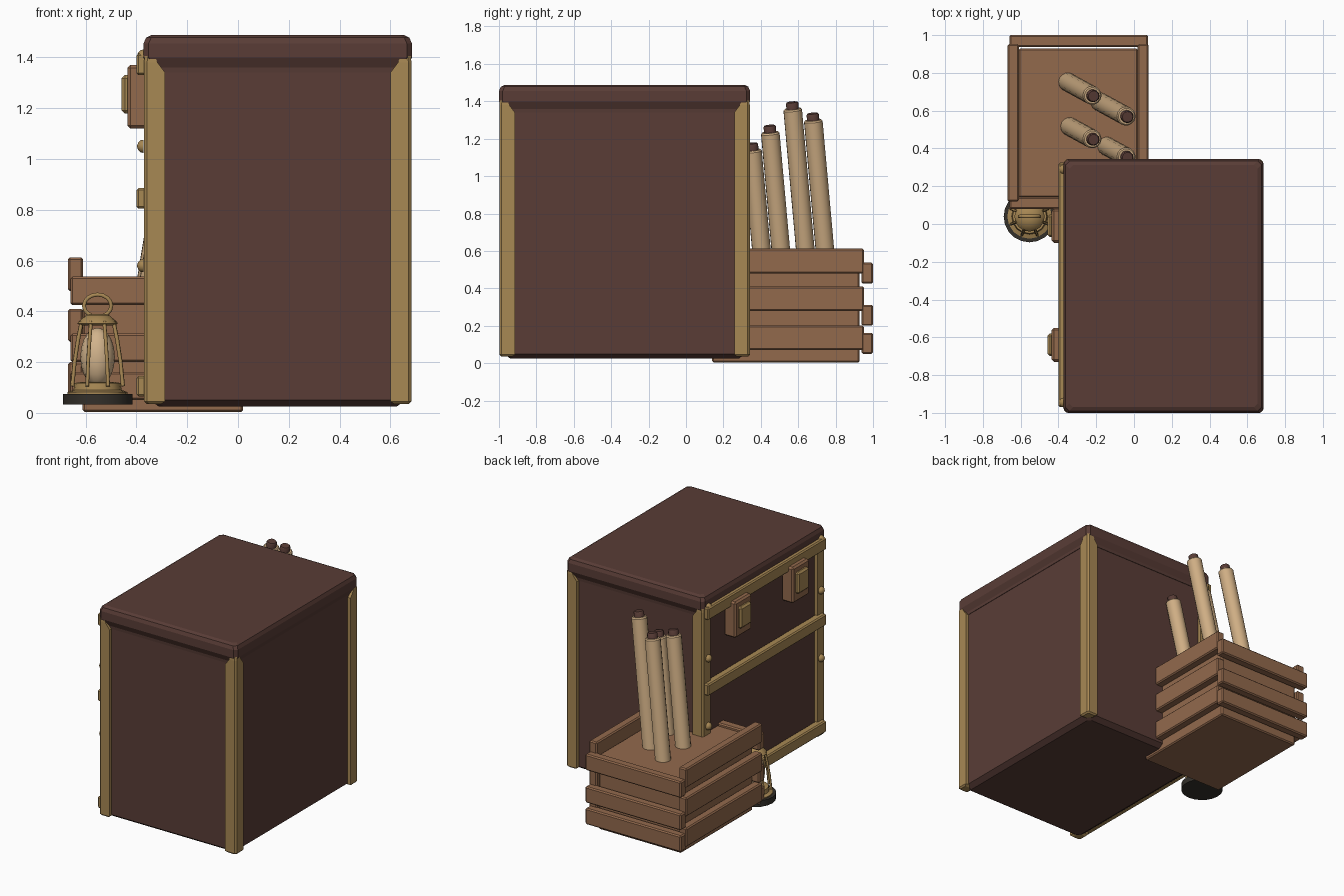
import bpy, bmesh, math
from mathutils import Vector

if "Cube" in bpy.data.objects:
    bpy.data.objects.remove(bpy.data.objects["Cube"])


def material(name, rgb):
    m = bpy.data.materials.new(name)
    m.use_nodes = True
    m.diffuse_color = (*rgb, 1)
    bsdf = m.node_tree.nodes["Principled BSDF"]
    bsdf.inputs["Base Color"].default_value = (*rgb, 1)
    bsdf.inputs["Roughness"].default_value = 0.8
    return m


LEATHER = material("dark leather", (0.10, 0.046, 0.037))
BRASS = material("aged brass", (0.39, 0.246, 0.088))
WOOD = material("brown wood", (0.29, 0.142, 0.073))
PAPER = material("parchment", (0.62, 0.42, 0.23))
GLASS = material("warm glass", (0.64, 0.45, 0.26))
IRON = material("dark iron", (0.033, 0.029, 0.023))


def finish(name, bm, mat, smooth=False, bevel=0):
    bmesh.ops.recalc_face_normals(bm, faces=bm.faces)
    mesh = bpy.data.meshes.new(name)
    bm.to_mesh(mesh)
    bm.free()
    mesh.materials.append(mat)
    obj = bpy.data.objects.new(name, mesh)
    bpy.context.collection.objects.link(obj)
    if bevel:
        mod = obj.modifiers.new("Bevel", "BEVEL")
        mod.width, mod.segments = bevel, 1
    if smooth:
        bpy.ops.object.select_all(action="DESELECT")
        obj.select_set(True)
        bpy.context.view_layer.objects.active = obj
        bpy.ops.object.shade_smooth_by_angle(angle=math.radians(40))
    return obj


def loft(name, rings, mat, smooth=False):
    """Skin a stack of equal-length point rings and cap both ends."""
    bm = bmesh.new()
    loops = [[bm.verts.new(p) for p in ring] for ring in rings]
    n = len(loops[0])
    for a, b in zip(loops, loops[1:]):
        for i in range(n):
            j = (i + 1) % n
            bm.faces.new((a[i], a[j], b[j], b[i]))
    bm.faces.new(loops[0])
    bm.faces.new(loops[-1])
    return finish(name, bm, mat, smooth)


def box(name, x, y, z, mat, bevel=0.008):
    bm = bmesh.new()
    bmesh.ops.create_cube(bm, size=1)
    for v in bm.verts:
        for i, (lo, hi) in enumerate((x, y, z)):
            v.co[i] = lo if v.co[i] < 0 else hi
    return finish(name, bm, mat, bevel=bevel)


def rect(x, y, z, inset, c=0.02):
    """Rectangle with clipped corners."""
    a, b, d, e = x[0] + inset, x[1] - inset, y[0] + inset, y[1] - inset
    return [(a + c, d, z), (b - c, d, z), (b, d + c, z), (b, e - c, z),
            (b - c, e, z), (a + c, e, z), (a, e - c, z), (a, d + c, z)]


def turned(name, base, axis, profile, mat, n=12, smooth=True):
    """Turn a (radius, height) profile around an axis."""
    q = Vector(axis).to_track_quat("Z", "Y")
    rings = [[Vector(base) + q @ Vector((r * math.cos(2 * math.pi * i / n),
                                         r * math.sin(2 * math.pi * i / n), h))
              for i in range(n)] for r, h in profile]
    return loft(name, rings, mat, smooth)


def rod(name, points, radius, mat, cyclic=False):
    curve = bpy.data.curves.new(name, "CURVE")
    curve.dimensions = "3D"
    curve.bevel_depth, curve.bevel_resolution = radius, 1
    curve.use_fill_caps = True
    s = curve.splines.new("POLY")
    s.points.add(len(points) - 1)
    for p, co in zip(s.points, points):
        p.co = (*co, 1)
    s.use_cyclic_u = cyclic
    curve.materials.append(mat)
    obj = bpy.data.objects.new(name, curve)
    bpy.context.collection.objects.link(obj)
    return obj


# Trunk body and lid
TX, TY = (-0.372, 0.685), (-1.0, 0.343)
loft("trunk_body", [rect(TX, TY, z, i) for z, i in
                    ((0.025, 0.06), (0.05, 0.025), (1.36, 0.025))], LEATHER)
loft("trunk_lid", [rect(TX, TY, z, i) for z, i in
                   ((1.34, 0.022), (1.36, 0.02), (1.40, 0.0), (1.455, 0.0),
                    (1.478, 0.01), (1.488, 0.03))], LEATHER)

# Corner posts, narrowing towards the outer corner at the top
for sx, sy in ((0, 0), (1, 0), (1, 1), (0, 1)):
    dx, dy = 1 - 2 * sx, 1 - 2 * sy
    cx, cy = TX[sx], TY[sy]

    def post_ring(z, w, o, c=0.012):
        p = ((o + c, o), (w, o), (w, w), (o, w), (o, o + c))
        return [(cx + dx * a, cy + dy * b, z) for a, b in p]
    loft("corner_post", [post_ring(z, w, o) for z, w, o in
                         ((0.035, 0.07, 0.012), (0.045, 0.085, 0.002), (1.34, 0.085, 0.002),
                          (1.38, 0.055, 0.002), (1.405, 0.045, 0.004))], BRASS)

# Brass bands and rivets on the clasp side
for z0, z1 in ((1.33, 1.415), (0.805, 0.885), (0.065, 0.145)):
    box("side_band", (-0.40, -0.345), (-0.97, 0.325), (z0, z1), BRASS)
dome = ((0.026, 0), (0.024, 0.012), (0.015, 0.021), (0.004, 0.025))
for y in (-0.945, 0.29):
    for z in (1.405, 1.05, 0.58):
        turned("rivet", (-0.372, y, z), (-1, 0, 0), dome, BRASS)

# Clasps
for y in (-0.64, -0.01):
    box("clasp_strap", (-0.436, -0.345), (y - 0.09, y + 0.09), (1.12, 1.37), WOOD, 0.012)
    box("clasp_plate", (-0.458, -0.42), (y - 0.06, y + 0.06), (1.18, 1.33), BRASS, 0.012)

# Slatted crate with its filled core
box("crate_core", (-0.612, 0.02), (0.14, 0.928), (0.003, 0.52), WOOD)
for z0, z1 in ((0.48, 0.612), (0.28, 0.41), (0.07, 0.20)):
    for x in (-0.67, 0.018):
        box("crate_side_slat", (x, x + 0.06), (0.118, 0.952), (z0, z1), WOOD)
for z0, z1 in ((0.425, 0.537), (0.20, 0.312), (0.05, 0.162)):
    for y in (0.08, 0.938):
        box("crate_end_slat", (-0.66, 0.075), (y, y + 0.062), (z0, z1), WOOD)

# Leaning paper rolls with dark cores
for x, y, top in ((-0.22, 0.68, 1.30), (-0.04, 0.57, 1.36),
                  (-0.22, 0.45, 1.235), (-0.04, 0.355, 1.14)):
    lean = Vector((0.165, -0.09, 1)).normalized()
    tip = Vector((x, y, top))
    length = (top - 0.50) / lean.z
    turned("paper_roll", tip, lean, ((0.05, -length), (0.05, -0.008), (0.043, 0)), PAPER, 16)
    turned("roll_core", tip, lean, ((0.033, -0.02), (0.033, 0.03), (0.028, 0.036)), LEATHER, 12)

# Lantern
LX, LY = -0.553, 0.04
UP = (0, 0, 1)
lamp = (LX, LY, 0)
turned("lantern_foot", lamp, UP, ((0.137, 0.033), (0.137, 0.075)), IRON, 20)
turned("lantern_base", lamp, UP, ((0.118, 0.07), (0.118, 0.082), (0.095, 0.09),
                                  (0.09, 0.118), (0.06, 0.122)), BRASS, 16)
egg = [(max(0.003, 0.068 * math.sin(math.pi * t / 10)),
        0.22 - 0.115 * math.cos(math.pi * t / 10)) for t in range(11)]
turned("lantern_glass", lamp, UP, egg, GLASS, 16)
turned("lantern_cap", lamp, UP, ((0.07, 0.345), (0.08, 0.352), (0.073, 0.362),
                                 (0.045, 0.385), (0.015, 0.39)), BRASS, 16)
for k in range(8):
    a = math.pi * (k + 0.5) / 4
    rod("lantern_bar", [(LX + r * math.cos(a), LY + r * math.sin(a), z) for r, z in
                        ((0.108, 0.105), (0.098, 0.20), (0.083, 0.29), (0.068, 0.36))],
        0.008, BRASS)
rod("lantern_handle", [(LX + 0.054 * math.cos(2 * math.pi * k / 16), LY,
                        0.422 + 0.044 * math.sin(2 * math.pi * k / 16)) for k in range(16)],
    0.009, BRASS, cyclic=True)
